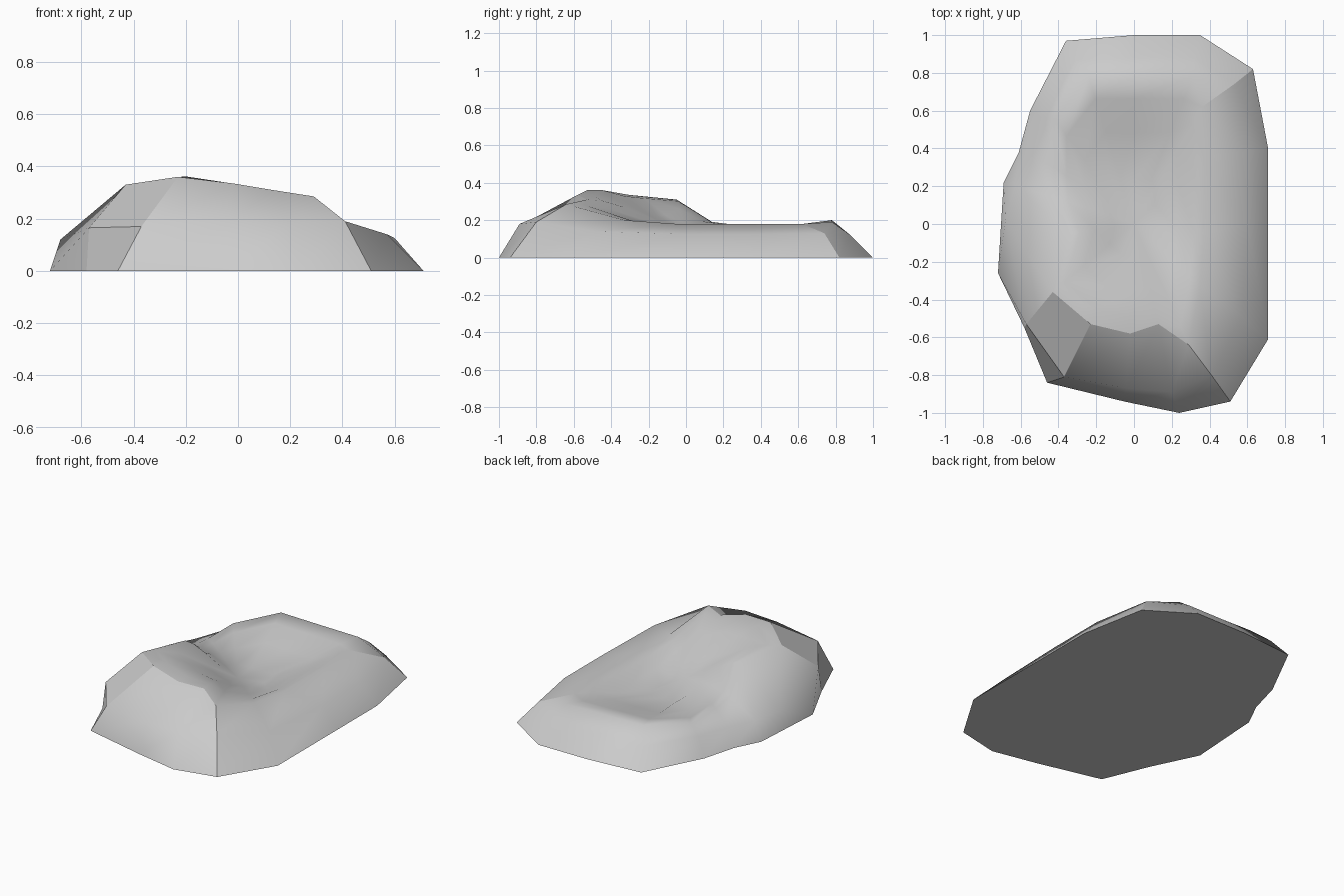
import bpy
import bmesh
from mathutils import Vector

default_cube = bpy.data.objects.get("Cube")
if default_cube:
    bpy.data.objects.remove(default_cube, do_unlink=True)


def make_material(name, colour):
    material = bpy.data.materials.new(name)
    material.use_nodes = True
    material.diffuse_color = colour
    shader = material.node_tree.nodes["Principled BSDF"]
    shader.inputs["Base Color"].default_value = colour
    shader.inputs["Roughness"].default_value = 0.9
    return material


def add_ring(mesh, points):
    return [mesh.verts.new(point) for point in points]


def bridge(mesh, lower, upper):
    """Join two rings of equal length with a band of quads."""
    count = len(lower)
    for i in range(count):
        j = (i + 1) % count
        mesh.faces.new((lower[i], lower[j], upper[j], upper[i]))


def crease(mesh, path):
    """Keep the edges along a path of vertices crisp."""
    for start, end in zip(path, path[1:]):
        mesh.edges.get((start, end)).smooth = False


# Outline on the ground, counter-clockwise from the front
ground_outline = [
    (.24, -1), (.51, -.94), (.71, -.61), (.71, 0),
    (.71, .4), (.63, .82), (.35, 1), (0, 1),
    (-.36, .97), (-.55, .6), (-.61, .38), (-.69, .22),
    (-.72, -.26), (-.58, -.55), (-.46, -.84), (-.05, -.94),
]

# Shoulder where the flanks start to lean inwards
shoulder = [
    (.2, -.89, .18), (.41, -.8, .19), (.57, -.49, .14), (.6, 0, .125),
    (.6, .38, .125), (.53, .74, .13), (.32, .88, .12), (0, .88, .12),
    (-.31, .87, .12), (-.48, .56, .11), (-.55, .36, .11), (-.63, .2, .11),
    (-.68, .02, .12), (-.57, -.53, .165), (-.37, -.81, .17), (-.04, -.87, .18),
]

# Rim: a tall hump at the front, a low lip at the sides and back
rim = [
    (.13, -.53, .31), (.29, -.64, .285), (.35, -.33, .2), (.37, -.05, .18),
    (.37, .35, .18), (.36, .62, .18), (.31, .78, .19), (0, .78, .195),
    (-.24, .78, .2), (-.42, .55, .17), (-.42, .3, .17), (-.41, .14, .19),
    (-.34, -.05, .31), (-.43, -.36, .33), (-.23, -.53, .36), (-.02, -.58, .335),
]


def hollow_ring(scale, sink):
    """Shrink the rim and lower it towards the sloping hollow floor."""
    points = []
    for x, y, z in rim:
        x, y = x * scale, y * scale
        floor = max(.1, .15 - .3 * x - .35 * y)
        points.append(Vector((x, y, z + (floor - z) * sink)))
    return points


# Rock: flanks, rim and shallow hollow as one closed skin
mesh = bmesh.new()
base_ring = add_ring(mesh, [(x, y, 0) for x, y in ground_outline])
shoulder_ring = add_ring(mesh, shoulder)
rim_ring = add_ring(mesh, rim)
rings = [base_ring, shoulder_ring, rim_ring]
for scale, sink in ((.85, .15), (.62, .6), (.3, 1)):
    rings.append(add_ring(mesh, hollow_ring(scale, sink)))
for lower, upper in zip(rings, rings[1:]):
    bridge(mesh, lower, upper)

# Underside and the middle of the hollow
mesh.faces.new(list(reversed(base_ring)))
middle = mesh.verts.new((0, 0, .14))
last = rings[-1]
for i, vertex in enumerate(last):
    mesh.faces.new((vertex, last[(i + 1) % len(last)], middle))
bmesh.ops.recalc_face_normals(mesh, faces=mesh.faces)

# Smooth stone with crisp ground edge, corners and front ridge
for face in mesh.faces:
    face.smooth = True
crease(mesh, base_ring + base_ring[:1])
crease(mesh, rim_ring[-3:] + rim_ring[:2])
crease(mesh, shoulder_ring[-3:-1])
for corner in (1, 5, -3, -2):
    crease(mesh, [ring[corner] for ring in rings[:3]])

rock_data = bpy.data.meshes.new("rock")
mesh.to_mesh(rock_data)
mesh.free()
rock_data.materials.append(make_material("stone grey", (.6, .6, .6, 1)))
rock = bpy.data.objects.new("rock", rock_data)
bpy.context.collection.objects.link(rock)
